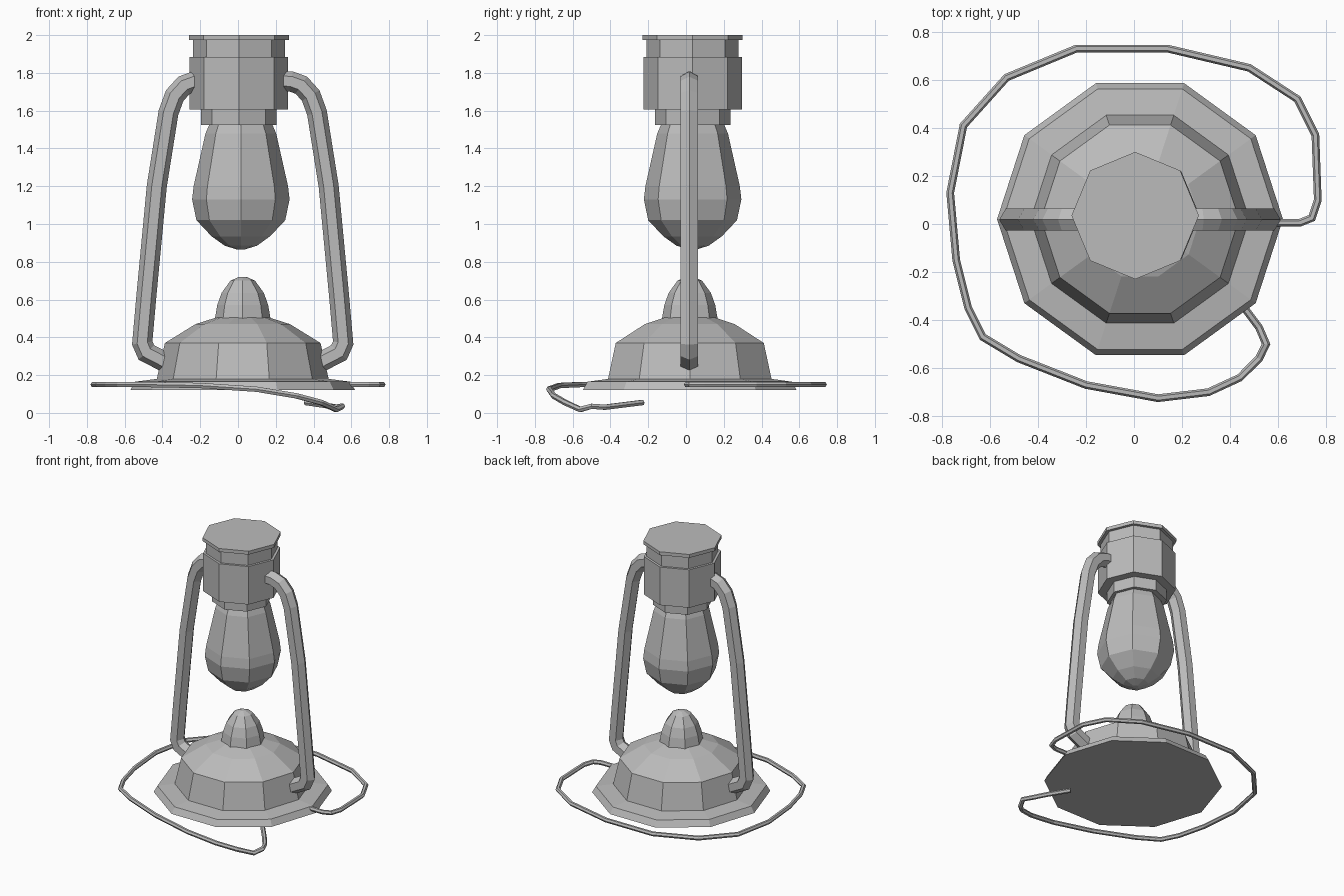
import bpy, bmesh
from math import sin, cos, tau
from mathutils import Vector

cube = bpy.data.objects.get("Cube")
if cube:
    bpy.data.objects.remove(cube, do_unlink=True)

grey = bpy.data.materials.new("plain_grey")
grey.use_nodes = True
COLOUR = (0.5, 0.5, 0.5, 1)
grey.diffuse_color = COLOUR
grey.node_tree.nodes["Principled BSDF"].inputs["Base Color"].default_value = COLOUR


def skin(name, rings):
    """Join equal rings of points with quads and cap both ends, flat shaded."""
    bm = bmesh.new()
    loops = [[bm.verts.new(p) for p in ring] for ring in rings]
    n = len(loops[0])
    for a, b in zip(loops, loops[1:]):
        for i in range(n):
            j = (i + 1) % n
            bm.faces.new((a[i], a[j], b[j], b[i]))
    bm.faces.new(loops[0][::-1])
    bm.faces.new(loops[-1])
    bmesh.ops.recalc_face_normals(bm, faces=bm.faces)
    mesh = bpy.data.meshes.new(name)
    bm.to_mesh(mesh)
    bm.free()
    mesh.materials.append(grey)
    obj = bpy.data.objects.new(name, mesh)
    bpy.context.collection.objects.link(obj)
    return obj


def lathe(name, centre, sides, profile):
    """Turn (radius, height) pairs about a vertical axis."""
    cx, cy = centre
    angles = [tau * i / sides for i in range(sides)]
    return skin(name, [[(cx + r * cos(a), cy + r * sin(a), z) for a in angles]
                       for r, z in profile])


def tube(name, path, radius, side_hint):
    """Sweep a mitred hexagon along a path; side_hint is the flat direction."""
    pts = [Vector(p) for p in path]
    rings = []
    for i, p in enumerate(pts):
        before = (p - pts[i - 1]).normalized() if i else None
        after = (pts[i + 1] - p).normalized() if i + 1 < len(pts) else None
        t = ((before or after) + (after or before)).normalized()
        stretch = 1 / max(t.dot(before or after), 0.75)
        out = Vector(side_hint).cross(t).normalized()
        side = t.cross(out)
        rings.append([p + radius * (out * cos(tau * k / 6) * stretch
                                    + side * sin(tau * k / 6)) for k in range(6)])
    return skin(name, rings)


# Stepped base with its dome and the small rounded burner on top
BASE = (0.025, 0.02)
lathe("base", BASE, 10, [(0.595, 0.12), (0.57, 0.165), (0.455, 0.18),
                         (0.412, 0.37), (0.25, 0.47), (0.14, 0.505)])
lathe("burner", BASE, 8, [(0.147, 0.5), (0.135, 0.57), (0.112, 0.635),
                          (0.065, 0.7), (0.02, 0.72)])

# Hanging bulb
lathe("bulb", (0.015, 0.035), 8,
      [(0.02, 0.865), (0.085, 0.885), (0.155, 0.935), (0.235, 1.02),
       (0.258, 1.13), (0.25, 1.2), (0.187, 1.48), (0.165, 1.53)])

# Socket: collar, body, neck and lid
HEAD = (0.005, 0.035)
lathe("collar", HEAD, 8, [(0.2, 1.525), (0.2, 1.605)])
lathe("socket_body", HEAD, 8, [(0.261, 1.605), (0.261, 1.885)])
lathe("neck", HEAD, 8, [(0.243, 1.88), (0.243, 1.978)])
lathe("lid", HEAD, 8, [(0.265, 1.975), (0.265, 2.0)])

# Side handles, mirrored about the base axis
HANDLE = [(0.2, 1.758), (0.28, 1.755), (0.335, 1.735), (0.385, 1.68),
          (0.418, 1.59), (0.48, 1.2), (0.535, 0.62), (0.557, 0.37),
          (0.535, 0.32), (0.4, 0.25)]
for label, s in (("left", 1), ("right", -1)):
    path = [(BASE[0] + s * (x - BASE[0]), 0.018, z) for x, z in HANDLE]
    tube(label + "_handle", path, 0.053, (0, 1, 0))

# Cord looping round the base: a level run, then a drop to the ground
LEVEL = [(0.56, 0.005), (0.69, 0.005), (0.74, 0.025), (0.765, 0.1),
         (0.755, 0.37), (0.68, 0.52), (0.48, 0.65), (0.14, 0.73),
         (-0.24, 0.73), (-0.53, 0.61), (-0.71, 0.41), (-0.765, 0.13),
         (-0.74, -0.15), (-0.69, -0.35), (-0.63, -0.47), (-0.48, -0.56)]
DROP = [(-0.2, -0.67, 0.145), (0.1, -0.725, 0.125), (0.31, -0.7, 0.09),
        (0.44, -0.64, 0.055), (0.52, -0.56, 0.018), (0.55, -0.5, 0.035),
        (0.52, -0.43, 0.03), (0.46, -0.35, 0.04), (0.36, -0.23, 0.055)]
tube("cord", [(x, y, 0.15) for x, y in LEVEL] + DROP, 0.016, (0, 0, 1))
